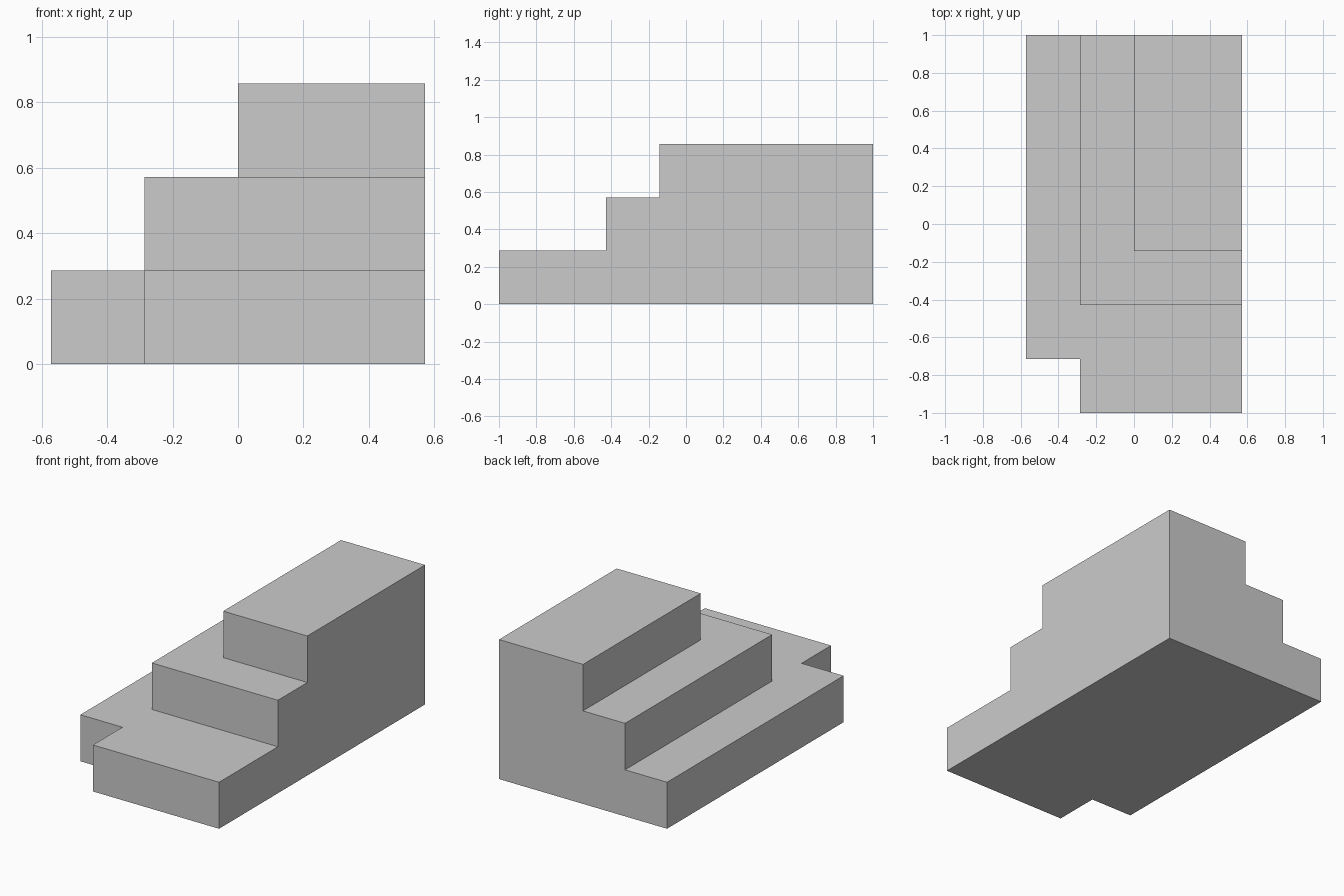
import bpy, bmesh
from mathutils import Vector

if "Cube" in bpy.data.objects:
    bpy.data.objects.remove(bpy.data.objects["Cube"])

U = 2 / 7            # one step unit: the model is 4 x 7 x 3 units
NX, NY, NZ = 4, 7, 3


def height(i, j):
    """Step height, in units, of the column at cell i (x), j (y)."""
    if i >= 2 and j >= 3:
        return 3         # top block
    if i >= 1 and j >= 2:
        return 2         # middle step
    if i == 0 and j == 0:
        return 0         # notched front left corner
    return 1             # bottom step


def solid(c):
    i, j, k = c
    return 0 <= i < NX and 0 <= j < NY and 0 <= k < height(i, j)


# Stepped block: keep only the outer skin of the unit cells
bm = bmesh.new()
for i in range(NX):
    for j in range(NY):
        for k in range(height(i, j)):
            centre = Vector((i + 0.5 - NX / 2, j + 0.5 - NY / 2, k + 0.5))
            for axis in range(3):
                for sign in (-1, 1):
                    n = [0, 0, 0]
                    n[axis] = sign
                    if solid((i + n[0], j + n[1], k + n[2])):
                        continue
                    a, b = Vector((0, 0, 0)), Vector((0, 0, 0))
                    a[(axis + 1) % 3] = 0.5
                    b[(axis + 2) % 3] = 0.5 * sign
                    mid = centre + Vector(n) * 0.5
                    corners = (mid - a - b, mid + a - b, mid + a + b, mid - a + b)
                    bm.faces.new([bm.verts.new(p * U) for p in corners])

# Weld the skin and merge flat areas into single faces
bmesh.ops.remove_doubles(bm, verts=bm.verts, dist=0.001)
bmesh.ops.dissolve_limit(bm, angle_limit=0.02, verts=bm.verts, edges=bm.edges)
bmesh.ops.recalc_face_normals(bm, faces=bm.faces)

mesh = bpy.data.meshes.new("corner_steps")
bm.to_mesh(mesh)
bm.free()
steps = bpy.data.objects.new("corner_steps", mesh)
bpy.context.collection.objects.link(steps)
